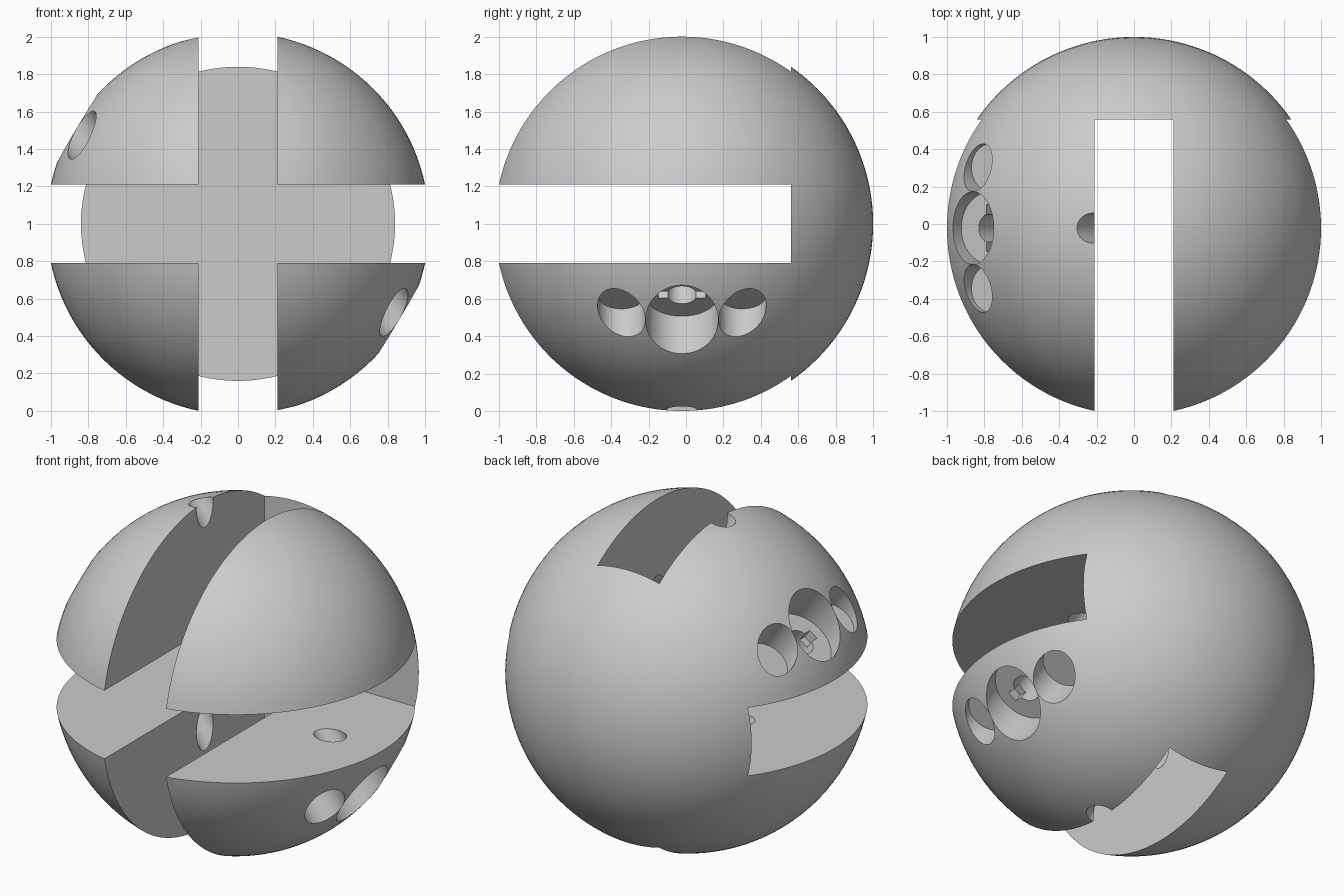
import bpy, math
from mathutils import Matrix, Vector

if "Cube" in bpy.data.objects:
    bpy.data.objects.remove(bpy.data.objects["Cube"])

R = 1.022                                # ball radius
C = Vector((0, -0.022, 1.0))             # ball centre
SLOT = 0.21                              # half width of the cross slots
BACK = 0.56                              # y of the slot back wall

grey = bpy.data.materials.new("plain grey")
grey.diffuse_color = (0.6, 0.6, 0.6, 1)
grey.use_nodes = True
grey.node_tree.nodes["Principled BSDF"].inputs["Base Color"].default_value = grey.diffuse_color


def activate(ob):
    bpy.ops.object.select_all(action='DESELECT')
    ob.select_set(True)
    bpy.context.view_layer.objects.active = ob


def cut(cutter):
    """Subtract a cutter from the ball and discard it."""
    cutter.hide_render = True
    activate(ball)
    m = ball.modifiers.new("cut", 'BOOLEAN')
    m.operation, m.solver, m.object = 'DIFFERENCE', 'EXACT', cutter
    bpy.ops.object.modifier_apply(modifier=m.name)
    bpy.data.objects.remove(cutter, do_unlink=True)


def box(matrix, lo, hi):
    lo, hi = Vector(lo), Vector(hi)
    bpy.ops.mesh.primitive_cube_add(size=1)
    ob = bpy.context.object
    ob.data.transform(matrix @ Matrix.Translation((lo + hi) / 2) @ Matrix.Diagonal((*(hi - lo), 1)))
    ob.data.materials.append(grey)
    return ob


def bore(matrix, r, y, z0, z1, sides=64):
    bpy.ops.mesh.primitive_cylinder_add(vertices=sides, radius=r, depth=z1 - z0)
    ob = bpy.context.object
    ob.data.transform(matrix @ Matrix.Translation((0, y, (z0 + z1) / 2)))
    ob.data.materials.append(grey)
    return ob


# Ball
bpy.ops.mesh.primitive_uv_sphere_add(segments=128, ring_count=64, radius=R)
ball = bpy.context.object
ball.name = "slotted_ball"
ball.data.transform(Matrix.Translation(C))
ball.data.materials.append(grey)

# Vertical and horizontal slots, open to the front
I = Matrix.Identity(4)
cut(box(I, (-SLOT, -2, -1), (SLOT, BACK, 3)))
cut(box(I, (-2, -2, 1 - SLOT), (2, BACK, 1 + SLOT)))

# Two opposite ports, each with a long slanted shaft
tilt = math.atan2(0.583, -0.813)
for turn in (0, math.pi):
    M = (Matrix.Translation(C) @ Matrix.Rotation(turn, 4, 'Y')
         @ Matrix.Translation((0.765, 0, -0.38)) @ Matrix.Rotation(tilt, 4, 'Y'))
    cut(bore(M, 0.195, 0, 0, 0.8))               # main recess
    for side in (-1, 1):
        cut(bore(M, 0.128, side * 0.323, 0, 0.8))  # side recesses
    cut(bore(M, 0.08, 0, -2.4, 0.1, 48))         # shaft
    cut(box(M, (-0.03, -0.125, -0.06), (0.03, 0.125, 0.05)))  # key slot

# Smooth shell, crisp cut edges
activate(ball)
bpy.ops.object.shade_smooth_by_angle(angle=math.radians(30))
